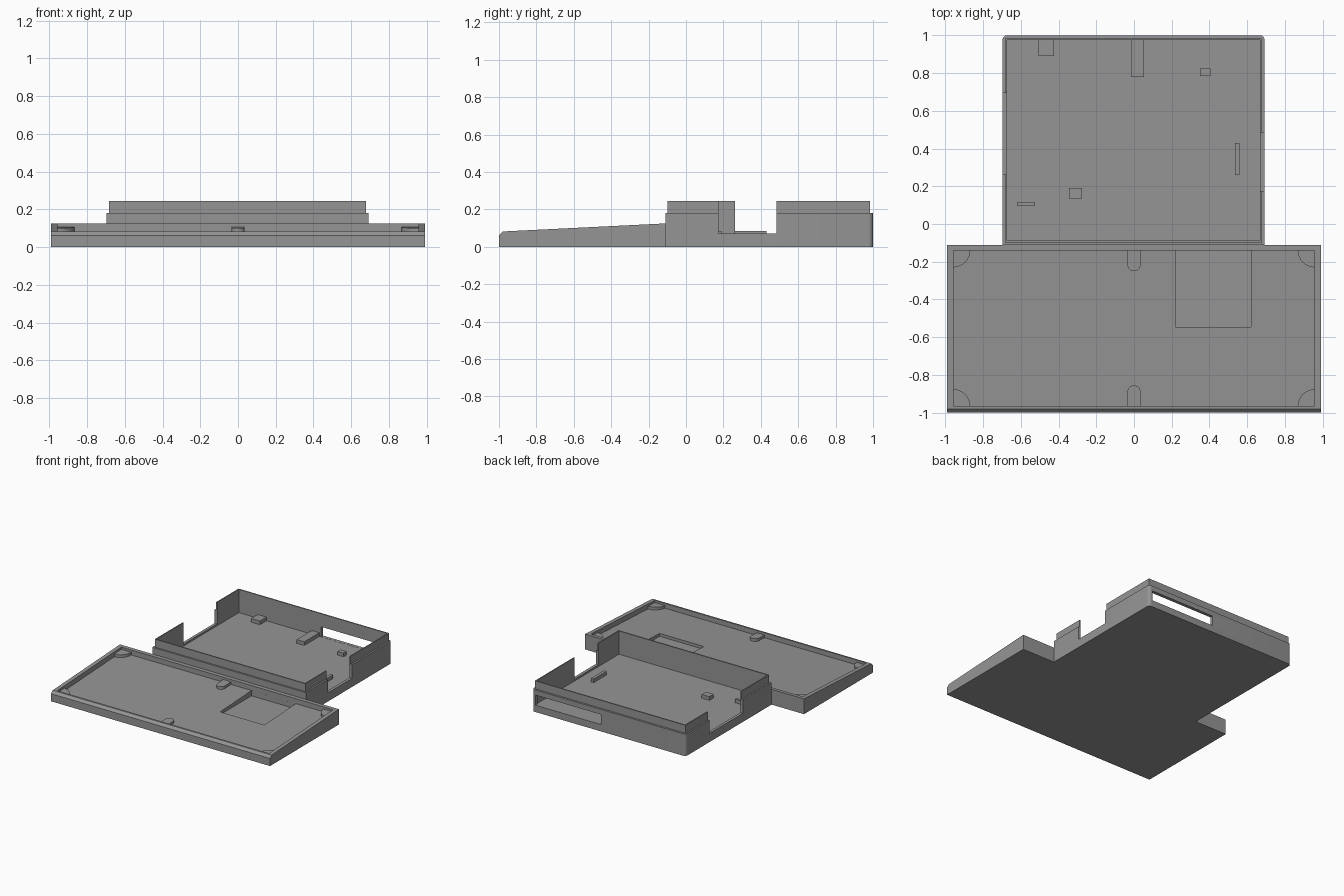
import bpy, bmesh, math
from mathutils import Vector

if "Cube" in bpy.data.objects:
    bpy.data.objects.remove(bpy.data.objects["Cube"])

grey = bpy.data.materials.new("plain grey")
grey.diffuse_color = (0.3, 0.3, 0.3, 1)
grey.use_nodes = True
grey.node_tree.nodes["Principled BSDF"].inputs["Base Color"].default_value = grey.diffuse_color


def prism(name, pts, vec):
    """Extrude a closed outline of 3D points along a vector."""
    bm = bmesh.new()
    face = bm.faces.new([bm.verts.new(p) for p in pts])
    ext = bmesh.ops.extrude_face_region(bm, geom=[face])
    verts = [v for v in ext["geom"] if isinstance(v, bmesh.types.BMVert)]
    bmesh.ops.translate(bm, verts=verts, vec=Vector(vec))
    bmesh.ops.recalc_face_normals(bm, faces=bm.faces)
    me = bpy.data.meshes.new(name)
    bm.to_mesh(me)
    bm.free()
    me.materials.append(grey)
    ob = bpy.data.objects.new(name, me)
    bpy.context.collection.objects.link(ob)
    return ob


def box(name, x0, x1, y0, y1, z0, z1):
    return prism(name, [(x0, y0, z0), (x1, y0, z0), (x1, y1, z0), (x0, y1, z0)],
                 (0, 0, z1 - z0))


def combine(ob, other, operation="DIFFERENCE"):
    """Apply a boolean and delete the helper."""
    mod = ob.modifiers.new("cut", "BOOLEAN")
    mod.operation, mod.solver, mod.object = operation, "EXACT", other
    bpy.context.view_layer.objects.active = ob
    bpy.ops.object.modifier_apply(modifier=mod.name)
    bpy.data.objects.remove(other)


def arc(cx, cy, r, a0, a1, n=8):
    return [(cx + r * math.cos(math.radians(a0 + (a1 - a0) * i / n)),
             cy + r * math.sin(math.radians(a0 + (a1 - a0) * i / n)))
            for i in range(n + 1)]


# --- Front wedge tray: sloped profile, sloped cavity, flat pocket ---
def floor_z(y):
    return 0.083 + (y + 0.14) * 0.0485


profile = [(-1, 0), (-0.11, 0), (-0.11, 0.125), (-0.98, 0.082), (-1, 0.062)]
wedge = prism("wedge_tray", [(-0.99, y, z) for y, z in profile], (1.98, 0, 0))
cavity = [(y, floor_z(y) + h) for y, h in
          ((-0.965, 0), (-0.14, 0), (-0.14, 0.2), (-0.965, 0.2))]
combine(wedge, prism("cavity", [(-0.957, y, z) for y, z in cavity], (1.914, 0, 0)))
combine(wedge, box("pocket", 0.22, 0.62, -0.545, -0.1402, 0.04, 0.15))


# --- Raised pads on the sloped floor: quarter rounds and round-ended tabs ---
def pad(name, outline):
    prism(name, [(x, y, floor_z(y) - 0.004) for x, y in outline], (0, 0, 0.026))


for side, sx in (("left", -1), ("right", 1)):
    for end, y, sy in (("front", -0.967, 1), ("back", -0.138, -1)):
        quarter = arc(0, 0, 0.092, 0, 90)
        pad(f"corner_pad_{end}_{side}",
            [(sx * 0.959, y)] + [(sx * (0.959 - px), y + sy * py) for px, py in quarter])
for end, y, sy in (("front", -0.967, 1), ("back", -0.138, -1)):
    tip = [(px, y + sy * (0.077 + py)) for px, py in arc(0, 0, 0.035, 0, 180, 12)]
    pad(f"middle_pad_{end}", [(0.035, y)] + tip + [(-0.035, y)])

# --- Rear box: rounded body, thin upper lip, hollow inside ---
r = 0.025
outline = [(-0.697, -0.11), (0.692, -0.11)]
outline += arc(0.692 - r, 1 - r, r, 0, 90, 6) + arc(-0.697 + r, 1 - r, r, 90, 180, 6)
rear = prism("rear_box", [(x, y, 0) for x, y in outline], (0, 0, 0.18))
combine(rear, box("lip", -0.684, 0.678, -0.098, 0.984, 0.1, 0.245), "UNION")
combine(rear, box("hollow", -0.674, 0.668, -0.088, 0.974, 0.055, 0.4))
# side openings and rear slot
combine(rear, box("right_opening", 0.6, 0.8, 0.175, 0.485, 0.07, 0.4))
combine(rear, box("left_opening", -0.8, -0.6, 0.262, 0.695, 0.07, 0.4))
combine(rear, box("rear_slot", 0.07, 0.66, 0.9, 1.1, 0.056, 0.138))
bpy.ops.object.select_all(action="DESELECT")
rear.select_set(True)
bpy.context.view_layer.objects.active = rear
bpy.ops.object.shade_smooth_by_angle(angle=math.radians(30))

# --- Small blocks standing on the rear box floor ---
blocks = [(-0.505, -0.425, 0.89, 0.975), (-0.015, 0.053, 0.78, 0.975),
          (0.35, 0.405, 0.785, 0.825), (0.535, 0.56, 0.26, 0.43),
          (-0.345, -0.275, 0.135, 0.19), (-0.62, -0.525, 0.095, 0.115)]
for i, (x0, x1, y0, y1) in enumerate(blocks):
    box(f"floor_block_{i + 1}", x0, x1, y0, y1, 0.05, 0.085)
